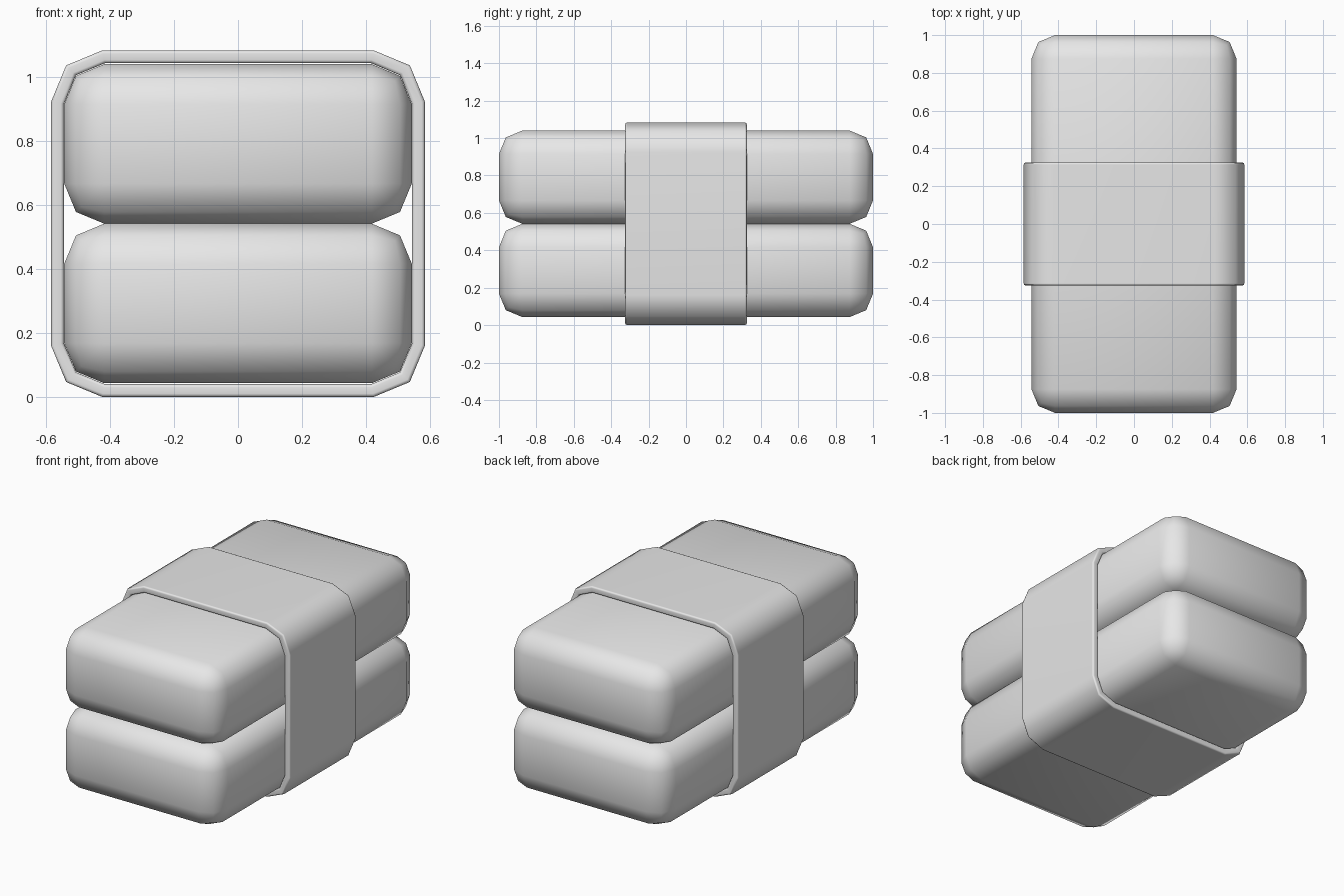
import bpy
import bmesh
from mathutils import Matrix

cube = bpy.data.objects.get("Cube")
if cube:
    bpy.data.objects.remove(cube, do_unlink=True)

grey = bpy.data.materials.new("light_grey")
grey.use_nodes = True
colour = (0.8, 0.8, 0.8, 1)
grey.diffuse_color = colour
grey.node_tree.nodes["Principled BSDF"].inputs["Base Color"].default_value = colour

HEIGHT = 1.083
BAND = 0.04


def rounded_box(name, size, z, radius, along_y_only=False):
    """Box with two-segment rounded edges; optionally an open tube along y."""
    bm = bmesh.new()
    bmesh.ops.create_cube(bm, size=1, matrix=Matrix.Diagonal((*size, 1)))
    edges = bm.edges[:]
    if along_y_only:
        ends = [f for f in bm.faces if abs(f.normal.y) > 0.9]
        bmesh.ops.delete(bm, geom=ends, context='FACES_ONLY')
        edges = [e for e in bm.edges
                 if abs(e.verts[0].co.y - e.verts[1].co.y) > 0.1]
    bmesh.ops.bevel(bm, geom=edges, offset=radius, segments=2,
                    profile=0.5, affect='EDGES')
    for f in bm.faces:
        f.smooth = True
    mesh = bpy.data.meshes.new(name)
    bm.to_mesh(mesh)
    bm.free()
    mesh.materials.append(grey)
    ob = bpy.data.objects.new(name, mesh)
    ob.location.z = z
    bpy.context.collection.objects.link(ob)
    return ob


# Two stacked rounded blocks
block_height = (HEIGHT - 2 * BAND - 0.006) / 2
for name, side in (("lower_block", -1), ("upper_block", 1)):
    rounded_box(name, (1.086, 2, block_height),
                HEIGHT / 2 + side * block_height / 2, 0.125)

# Band wrapped around the middle
band = rounded_box("wrap_band", (1.168, 0.65, HEIGHT), HEIGHT / 2, 0.16, True)
shell = band.modifiers.new("thickness", 'SOLIDIFY')
shell.thickness = BAND
shell.offset = -1
shell.use_even_offset = True
rim = band.modifiers.new("rim", 'BEVEL')
rim.width = 0.01
rim.segments = 2
rim.limit_method = 'ANGLE'
rim.angle_limit = 1.05
band.modifiers.new("normals", 'WEIGHTED_NORMAL')
